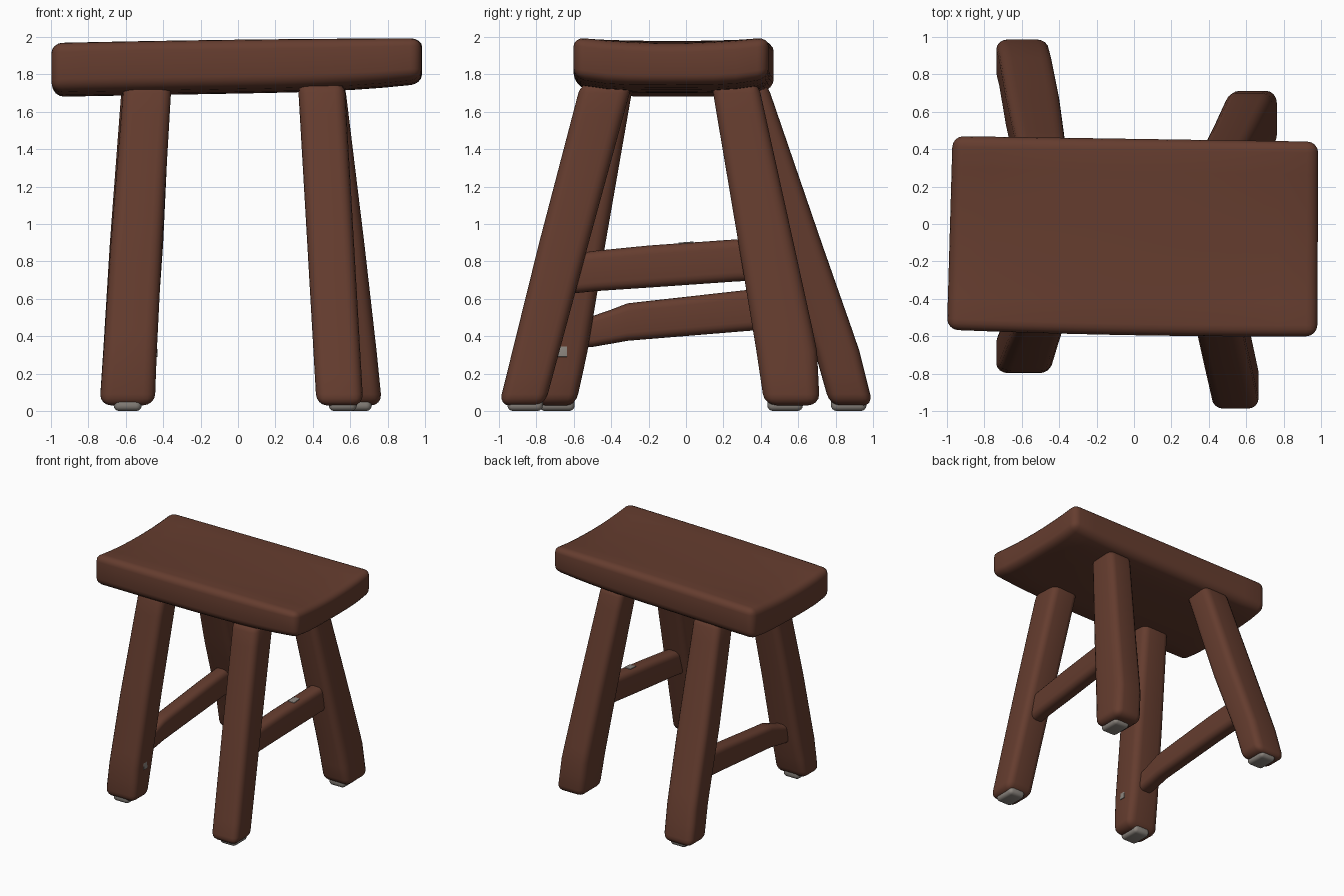
import bpy, bmesh
from mathutils import Vector

if "Cube" in bpy.data.objects:
    bpy.data.objects.remove(bpy.data.objects["Cube"])


def material(name, rgb):
    m = bpy.data.materials.new(name)
    m.diffuse_color = (*rgb, 1)
    m.use_nodes = True
    m.node_tree.nodes["Principled BSDF"].inputs["Base Color"].default_value = m.diffuse_color
    return m


WOOD = material("brown wood", (0.130, 0.046, 0.028))
GREY = material("worn grey", (0.26, 0.235, 0.21))


def lerp(a, b, t):
    return a + (b - a) * t


def rounded_box(name, size, radius, cuts, warp, mat):
    """Bevelled box, sliced along its axes, then each vertex (-1..1) is warped."""
    bm = bmesh.new()
    bmesh.ops.create_cube(bm, size=1)
    bmesh.ops.scale(bm, vec=size, verts=bm.verts)
    bmesh.ops.bevel(bm, geom=bm.edges[:], offset=radius, segments=4,
                    profile=0.5, affect='EDGES')
    for axis, n in enumerate(cuts):
        no = Vector([float(i == axis) for i in range(3)])
        for k in range(1, n):
            co = no * (size[axis] - 2 * radius) * (k / n - 0.5)
            bmesh.ops.bisect_plane(bm, geom=bm.verts[:] + bm.edges[:] + bm.faces[:],
                                   plane_co=co, plane_no=no)
    for v in bm.verts:
        v.co = warp(*[2 * v.co[i] / size[i] for i in range(3)])
    bmesh.ops.recalc_face_normals(bm, faces=bm.faces)
    for f in bm.faces:
        f.smooth = True
    me = bpy.data.meshes.new(name)
    bm.to_mesh(me)
    bm.free()
    me.materials.append(mat)
    ob = bpy.data.objects.new(name, me)
    bpy.context.collection.objects.link(ob)
    return ob


def sample(rows, t):
    """Interpolate rows whose last entry is the position along the part."""
    for a, b in zip(rows, rows[1:]):
        if t <= b[-1]:
            break
    k = (t - a[-1]) / (b[-1] - a[-1])
    return [lerp(p, q, k) for p, q in zip(a, b)]


# Seat: thick slab, slightly dished on top and bellied below
def seat_warp(u, v, w):
    s, t, h = (u + 1) / 2, (v + 1) / 2, (w + 1) / 2
    x = lerp(lerp(-1.0, -0.97, t), lerp(0.98, 0.985, t), s)
    y = lerp(lerp(-0.565, -0.60, s), lerp(0.47, 0.44, s), t)
    y -= 0.012 * (1 - u * u) * (1 - t)
    top = lerp(1.975, 2.0, s) - 0.035 * (1 - v * v) * (0.3 + 0.7 * u * u)
    bottom = lerp(1.68, 1.715, s) + 0.035 * max(0, u) ** 3 + 0.04 * v ** 4
    return x, y, lerp(bottom, top, h)


rounded_box("seat", (2, 1.05, 0.28), 0.06, (12, 8, 1), seat_warp, WOOD)

# Legs: sections of x min, x max, y min, y max, height
legs = {
    "front_right": [(.42, .67, -1.0, -.755, .03), (.37, .62, -.785, -.52, .9),
                    (.32, .57, -.56, -.285, 1.76)],
    "front_left": [(-.74, -.445, -.80, -.59, .03), (-.72, -.435, -.79, -.53, .3),
                   (-.68, -.405, -.69, -.43, .9), (-.61, -.355, -.53, -.28, 1.76)],
    "back_right": [(.51, .77, .42, .715, .03), (.485, .74, .375, .70, .33),
                   (.43, .675, .28, .575, .9), (.34, .57, .135, .385, 1.76)],
    "back_left": [(-.74, -.46, .77, 1.0, .03), (-.72, -.44, .685, .925, .33),
                  (-.685, -.40, .475, .725, .9), (-.62, -.36, .19, .43, 1.76)],
}
pads = {"front_right": (.56, -.86), "front_left": (-.59, -.69),
        "back_right": (.64, .53), "back_left": (-.59, .87)}

for name, rows in legs.items():
    def leg_warp(u, v, w):
        z = lerp(0.03, 1.76, (w + 1) / 2)
        x0, x1, y0, y1, _ = sample(rows, z)
        return lerp(x0, x1, (u + 1) / 2), lerp(y0, y1, (v + 1) / 2), z

    rounded_box(name + "_leg", (.27, .27, 1.73), 0.06, (2, 2, 14), leg_warp, WOOD)

    # Grey worn pad under the leg
    px, py = pads[name]
    rounded_box(name + "_foot_pad", (.15, .18, .08), 0.03, (1, 1, 1),
                lambda u, v, w: (px + .075 * u, py + .095 * v, .04 + .04 * w), GREY)

# Side stretchers: sections of x centre, z min, z max, position along y
rails = {
    "right_stretcher": [(.50, .62, .83, -.68), (.51, .64, .855, -.5), (.525, .66, .885, -.2),
                        (.555, .695, .92, .3), (.56, .70, .93, .45)],
    "left_stretcher": [(-.56, .33, .50, -.64), (-.56, .345, .51, -.48), (-.555, .375, .575, -.32),
                       (-.555, .43, .65, .35), (-.56, .46, .68, .75)],
}
for name, rows in rails.items():
    def rail_warp(u, v, w):
        y = lerp(rows[0][-1], rows[-1][-1], (v + 1) / 2)
        xc, z0, z1, _ = sample(rows, y)
        return xc + .065 * u, y, lerp(z0, z1, (w + 1) / 2)

    rounded_box(name, (.13, 1.2, .21), 0.045, (1, 14, 2), rail_warp, WOOD)

# Small worn patches on the right stretcher and the front left leg
rounded_box("stretcher_worn_patch", (.06, .08, .009), 0.003, (1, 1, 1),
            lambda u, v, w: (.54 + .03 * u, .04 * v, .8995 + .004 * w + .003 * v), GREY)
rounded_box("leg_worn_patch", (.009, .05, .06), 0.003, (1, 1, 1),
            lambda u, v, w: (-.435 + .004 * u - .002 * w, -.66 + .025 * v, .32 + .03 * w), GREY)
